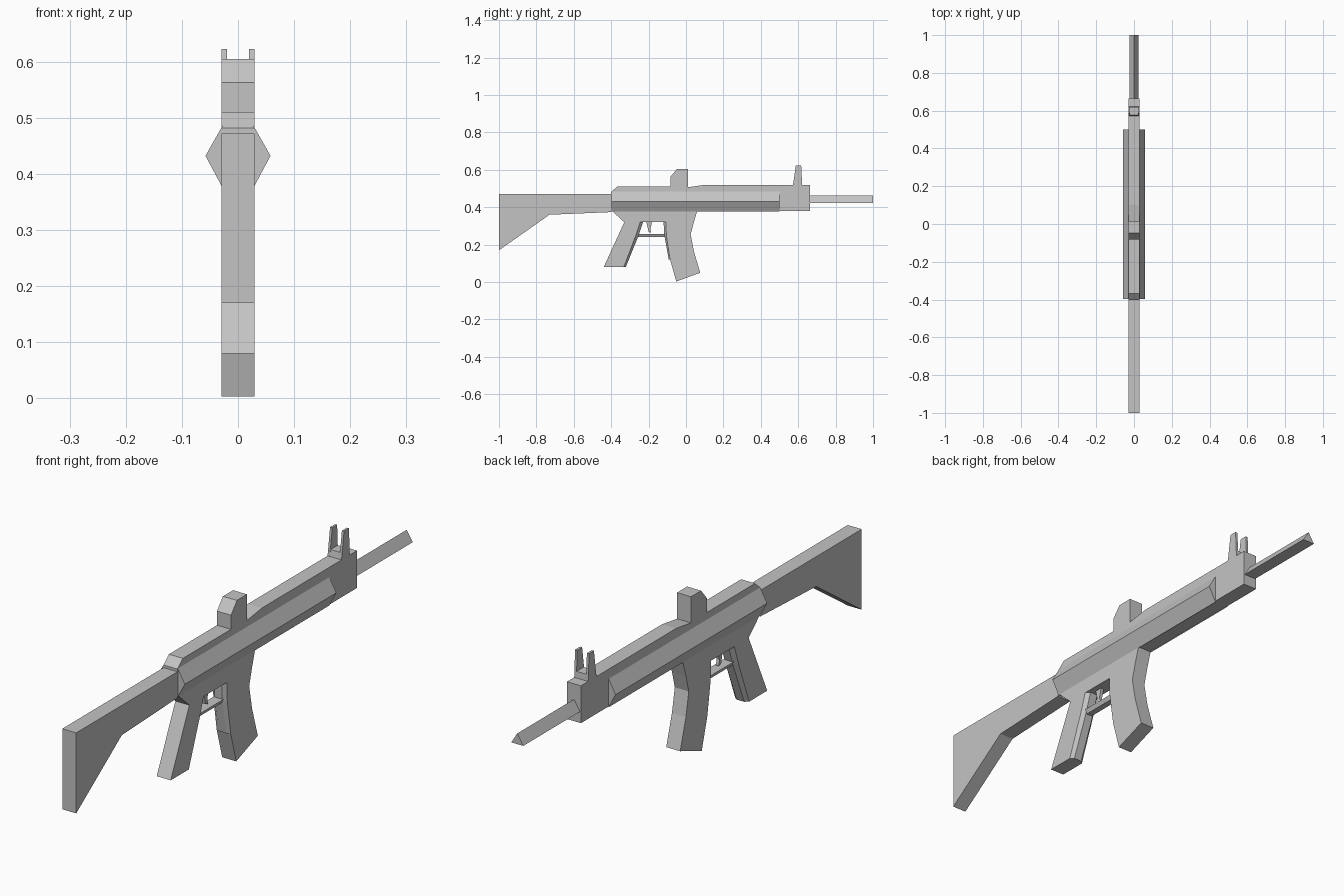
import bpy
import bmesh

cube = bpy.data.objects.get("Cube")
if cube:
    bpy.data.objects.remove(cube, do_unlink=True)

# One grey finish for the whole model
grey = bpy.data.materials.new("plain grey")
grey.use_nodes = True
colour = (0.55, 0.55, 0.55, 1.0)
grey.diffuse_color = colour
grey.node_tree.nodes["Principled BSDF"].inputs["Base Color"].default_value = colour

HALF = 0.029  # half thickness of the body


def loft(name, ring_a, ring_b):
    """Solid between two matching rings of 3D points."""
    bm = bmesh.new()
    a = [bm.verts.new(p) for p in ring_a]
    b = [bm.verts.new(p) for p in ring_b]
    bm.faces.new(a)
    bm.faces.new(b[::-1])
    for i in range(len(a)):
        j = (i + 1) % len(a)
        bm.faces.new((a[j], a[i], b[i], b[j]))
    bmesh.ops.recalc_face_normals(bm, faces=bm.faces)
    mesh = bpy.data.meshes.new(name)
    bm.to_mesh(mesh)
    bm.free()
    mesh.materials.append(grey)
    obj = bpy.data.objects.new(name, mesh)
    bpy.context.collection.objects.link(obj)
    return obj


def slab(name, profile, x0=-HALF, x1=HALF):
    """Side profile (y, z) given thickness across x."""
    return loft(name, [(x0, y, z) for y, z in profile], [(x1, y, z) for y, z in profile])


def bar(name, section, y0, y1):
    """Cross-section (x, z) drawn out along y."""
    return loft(name, [(x, y0, z) for x, z in section], [(x, y1, z) for x, z in section])


def bevelled_edge(name, profile, narrow):
    """Quad profile whose first two points are full width and last two narrow."""
    widths = (HALF, HALF, narrow, narrow)
    return loft(name, [(-w, y, z) for w, (y, z) in zip(widths, profile)],
                [(w, y, z) for w, (y, z) in zip(widths, profile)])


# Main body
slab("shoulder_stock", [(-1, 0.472), (-0.4, 0.472), (-0.4, 0.374), (-0.73, 0.36), (-1, 0.17)])
slab("receiver", [(-0.4, 0.38), (-0.4, 0.482), (-0.368, 0.51), (-0.083, 0.51), (0.012, 0.507),
                  (0.1, 0.52), (0.664, 0.52), (0.664, 0.38), (0.06, 0.38)])
slab("lower_receiver", [(-0.395, 0.38), (-0.33, 0.32), (0.042, 0.32), (0.06, 0.38)])

# Grip and magazine with narrowed inner edges
slab("grip", [(-0.33, 0.32), (-0.44, 0.08), (-0.333, 0.08), (-0.27, 0.245), (-0.245, 0.32)])
bevelled_edge("grip_lower_edge",
              [(-0.333, 0.08), (-0.27, 0.245), (-0.255, 0.245), (-0.322, 0.08)], 0.016)
bevelled_edge("grip_upper_edge",
              [(-0.27, 0.245), (-0.245, 0.32), (-0.23, 0.32), (-0.255, 0.245)], 0.016)
slab("magazine", [(-0.107, 0.32), (-0.105, 0.25), (-0.085, 0.12), (-0.052, 0.003), (0.076, 0.05),
                  (0.042, 0.165), (0.025, 0.255), (0.042, 0.32)])
bevelled_edge("magazine_edge",
              [(-0.107, 0.32), (-0.105, 0.25), (-0.116, 0.25), (-0.12, 0.32)], 0.016)
bevelled_edge("magazine_lower_edge",
              [(-0.105, 0.25), (-0.085, 0.12), (-0.092, 0.12), (-0.116, 0.25)], 0.016)

# Trigger and its guard
bar("trigger_guard", [(-0.02, 0.257), (0.02, 0.257), (0.012, 0.241), (-0.012, 0.241)], -0.265, -0.105)
slab("trigger", [(-0.212, 0.325), (-0.18, 0.325), (-0.19, 0.285), (-0.186, 0.263),
                 (-0.2, 0.268), (-0.205, 0.29)], -0.006, 0.006)

# Sights
slab("rear_sight", [(-0.083, 0.509), (-0.083, 0.563), (-0.048, 0.605), (0.012, 0.605), (0.012, 0.506)])
slab("front_sight_base", [(0.572, 0.519), (0.577, 0.544), (0.619, 0.544), (0.621, 0.519)], -0.02, 0.02)

# Paired parts on both sides
for side, label in ((1, "left"), (-1, "right")):
    slab(f"front_sight_post_{label}",
         [(0.572, 0.519), (0.587, 0.622), (0.616, 0.622), (0.621, 0.519)], side * 0.02, side * HALF)
    bar(f"side_rail_{label}",
        [(side * 0.028, 0.485), (side * 0.058, 0.432), (side * 0.028, 0.376)], -0.398, 0.5)

# Three-sided barrel
bar("barrel", [(-0.025, 0.422), (0.025, 0.422), (0, 0.462)], 0.65, 1.0)
